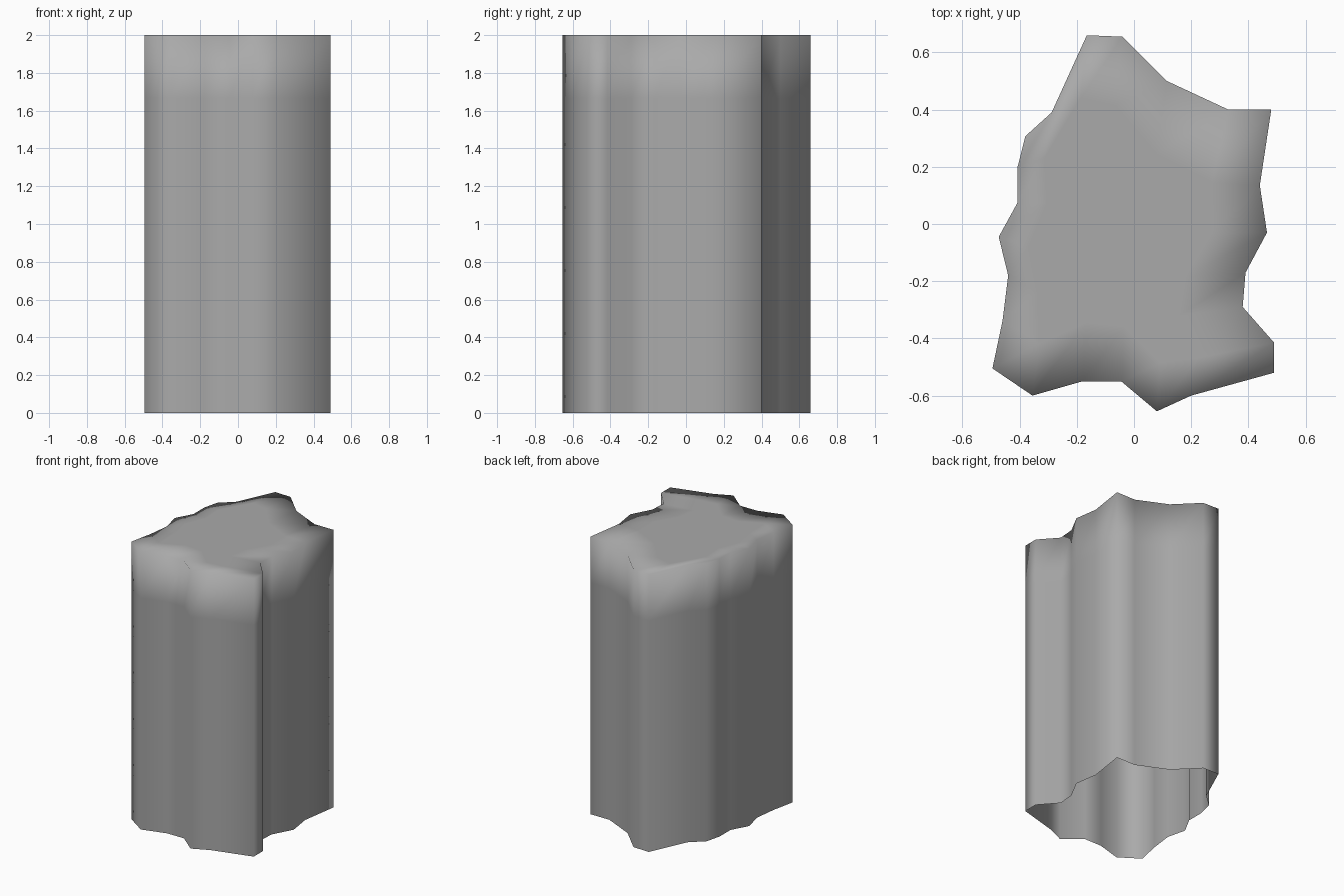
import bpy, bmesh
from mathutils import Vector

cube = bpy.data.objects.get("Cube")
if cube:
    bpy.data.objects.remove(cube, do_unlink=True)

N = 6          # divisions along every side
HEIGHT = 2.0

# One weathered edge per side, corner to corner
front = [(-.495, -.505), (-.355, -.60), (-.18, -.55), (-.045, -.55), (.08, -.655), (.20, -.60), (.49, -.52)]
right = [(.49, -.52), (.49, -.415), (.38, -.29), (.39, -.17), (.465, -.03), (.44, .135), (.48, .40)]
back = [(-.38, .307), (-.288, .39), (-.165, .66), (-.04, .655), (.115, .50), (.33, .40), (.48, .40)]
left = [(-.495, -.505), (-.46, -.34), (-.44, -.18), (-.473, -.045), (-.407, .075), (-.407, .20), (-.38, .307)]
front, right, back, left = [[Vector(p) for p in side] for side in (front, right, back, left)]


def blend(i, j):
    """Point of the top grid, blended between the four edges."""
    u, v = i / N, j / N
    rows = front[i].lerp(back[i], v)
    cols = left[j].lerp(right[j], u)
    corners = front[0].lerp(front[N], u).lerp(back[0].lerp(back[N], u), v)
    return rows + cols - corners


bm = bmesh.new()

# Flat top cap
grid = [[bm.verts.new((*blend(i, j), HEIGHT)) for j in range(N + 1)] for i in range(N + 1)]
for i in range(N):
    for j in range(N):
        bm.faces.new((grid[i][j], grid[i + 1][j], grid[i + 1][j + 1], grid[i][j + 1]))

# Walls, extruded down in rows from the rim and left open underneath
rim = [e for e in bm.edges if e.is_boundary]
for row in range(N):
    new = bmesh.ops.extrude_edge_only(bm, edges=rim)["geom"]
    verts = [g for g in new if isinstance(g, bmesh.types.BMVert)]
    rim = [g for g in new if isinstance(g, bmesh.types.BMEdge) and g.is_boundary]
    for v in verts:
        v.co.z = HEIGHT * (N - 1 - row) / N

bmesh.ops.recalc_face_normals(bm, faces=bm.faces[:])
bm.faces.ensure_lookup_table()
if bm.faces[0].normal.z < 0:
    bmesh.ops.reverse_faces(bm, faces=bm.faces[:])
for f in bm.faces:
    f.smooth = True

mesh = bpy.data.meshes.new("rock_pillar")
bm.to_mesh(mesh)
bm.free()
pillar = bpy.data.objects.new("rock_pillar", mesh)
bpy.context.collection.objects.link(pillar)

# Plain grey stone
stone = bpy.data.materials.new("grey_stone")
stone.use_nodes = True
colour = (.4, .4, .4, 1)
stone.diffuse_color = colour
stone.node_tree.nodes["Principled BSDF"].inputs["Base Color"].default_value = colour
mesh.materials.append(stone)
